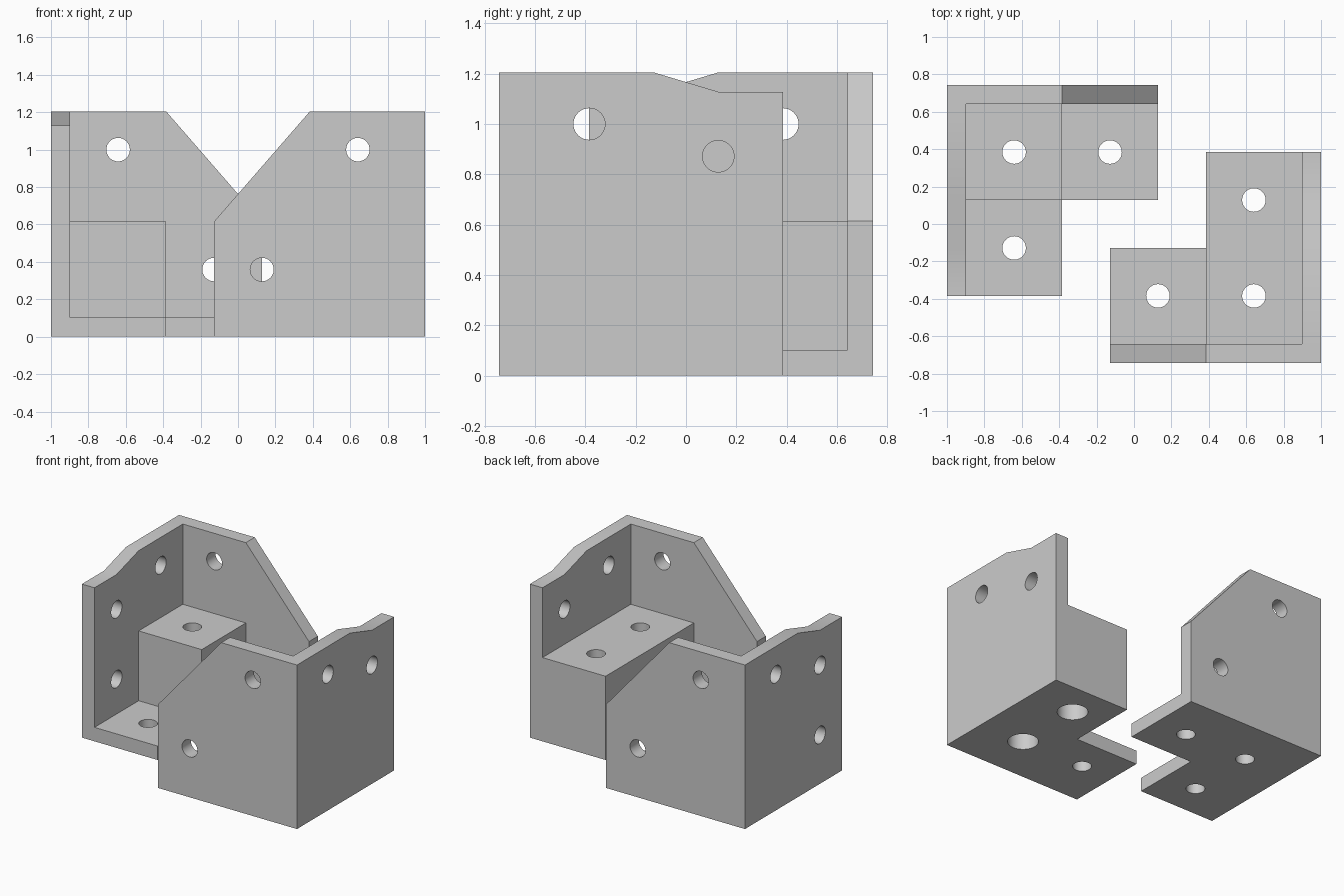
import bpy, bmesh, math
from mathutils import Matrix, Vector

if "Cube" in bpy.data.objects:
    bpy.data.objects.remove(bpy.data.objects["Cube"], do_unlink=True)

S = 1 / 7.8          # design unit
T = 0.8              # wall thickness
XO, YO = 7.8, 5.8    # outer corner faces
H, BLOCK = 9.4, 4.8  # wall and block heights
R = 0.49             # screw hole radius

grey = bpy.data.materials.new("plain_grey")
grey.use_nodes = True
grey.diffuse_color = (0.6, 0.6, 0.6, 1)
grey.node_tree.nodes["Principled BSDF"].inputs["Base Color"].default_value = (0.6, 0.6, 0.6, 1)

# How profile coordinates (a, b) and depth d map to space for each extrusion axis
PLACE = {
    "x": lambda a, b, d: Vector((d, a, b)),
    "y": lambda a, b, d: Vector((a, d, b)),
    "z": lambda a, b, d: Vector((a, b, d)),
}


def prism(name, axis, profile, start, end):
    """Extrude a flat profile along an axis."""
    bm = bmesh.new()
    face = bm.faces.new([bm.verts.new(PLACE[axis](a, b, start) * S) for a, b in profile])
    grown = bmesh.ops.extrude_face_region(bm, geom=[face])["geom"]
    shift = PLACE[axis](0, 0, end - start) * S
    bmesh.ops.translate(bm, vec=shift, verts=[v for v in grown if isinstance(v, bmesh.types.BMVert)])
    bmesh.ops.recalc_face_normals(bm, faces=bm.faces)
    mesh = bpy.data.meshes.new(name)
    bm.to_mesh(mesh)
    bm.free()
    mesh.materials.append(grey)
    obj = bpy.data.objects.new(name, mesh)
    bpy.context.collection.objects.link(obj)
    return obj


def drill(axis, a, b, start, end, radius=R, sides=40):
    ring = [(a + radius * math.cos(2 * math.pi * i / sides),
             b + radius * math.sin(2 * math.pi * i / sides)) for i in range(sides)]
    return prism("hole_cutter", axis, ring, start, end)


def combine(obj, other, operation):
    """Boolean another object into this one and discard it."""
    other.hide_render = True
    mod = obj.modifiers.new(operation.lower(), "BOOLEAN")
    mod.operation, mod.solver, mod.object = operation, "EXACT", other
    bpy.context.view_layer.objects.active = obj
    bpy.ops.object.modifier_apply(modifier=mod.name)
    bpy.data.objects.remove(other, do_unlink=True)


def bracket(name, block_end, side_holes, counterbores):
    # L-shaped floor
    body = prism(name, "z", [(-1, -YO), (XO, -YO), (XO, 3), (3, 3), (3, -1), (-1, -1)], 0, T)
    # Front wall with sloped corner, side wall with shallow step, solid block
    parts = [
        prism("front_wall", "y", [(-1, 0), (XO, 0), (XO, H), (3, H), (-1, BLOCK)], -YO, -YO + T),
        prism("side_wall", "x", [(-YO, 0), (3, 0), (3, H - 0.6), (1, H - 0.6), (-1, H), (-YO, H)],
              XO - T, XO),
        prism("block", "z", [(3, -YO), (XO, -YO), (XO, block_end), (3, block_end)], 0, BLOCK),
    ]
    for part in parts:
        combine(body, part, "UNION")
    # Screw holes through the walls, floor and block
    cutters = [drill("y", x, z, -YO - 1, -YO + T + 0.5) for x, z in ((5, 7.8), (1, 2.8))]
    cutters += [drill("x", y, z, XO - T - 0.5, XO + 1) for y, z in side_holes]
    cutters += [drill("z", x, y, -1, BLOCK + 1) for x, y in ((5, 1), (5, -3), (1, -3))]
    # Wide recesses for screw heads under the block
    cutters += [drill("z", x, y, -1, BLOCK - T, T) for x, y in counterbores]
    for cutter in cutters:
        combine(body, cutter, "DIFFERENCE")
    return body


long_block = bracket("long_block_bracket", 3, [(-3, 7.8), (1, 6.8)], [(5, 1), (5, -3)])
short_block = bracket("short_block_bracket", -1, [(-3, 7.8), (1, 6.8), (1, 2.8)], [])

# Opposite bracket is turned half way round
short_block.data.transform(Matrix.Rotation(math.pi, 4, "Z"))

# Smooth hole walls, crisp plate edges
for obj in (long_block, short_block):
    bpy.ops.object.select_all(action="DESELECT")
    obj.select_set(True)
    bpy.context.view_layer.objects.active = obj
    bpy.ops.object.shade_smooth_by_angle(angle=math.radians(30))
